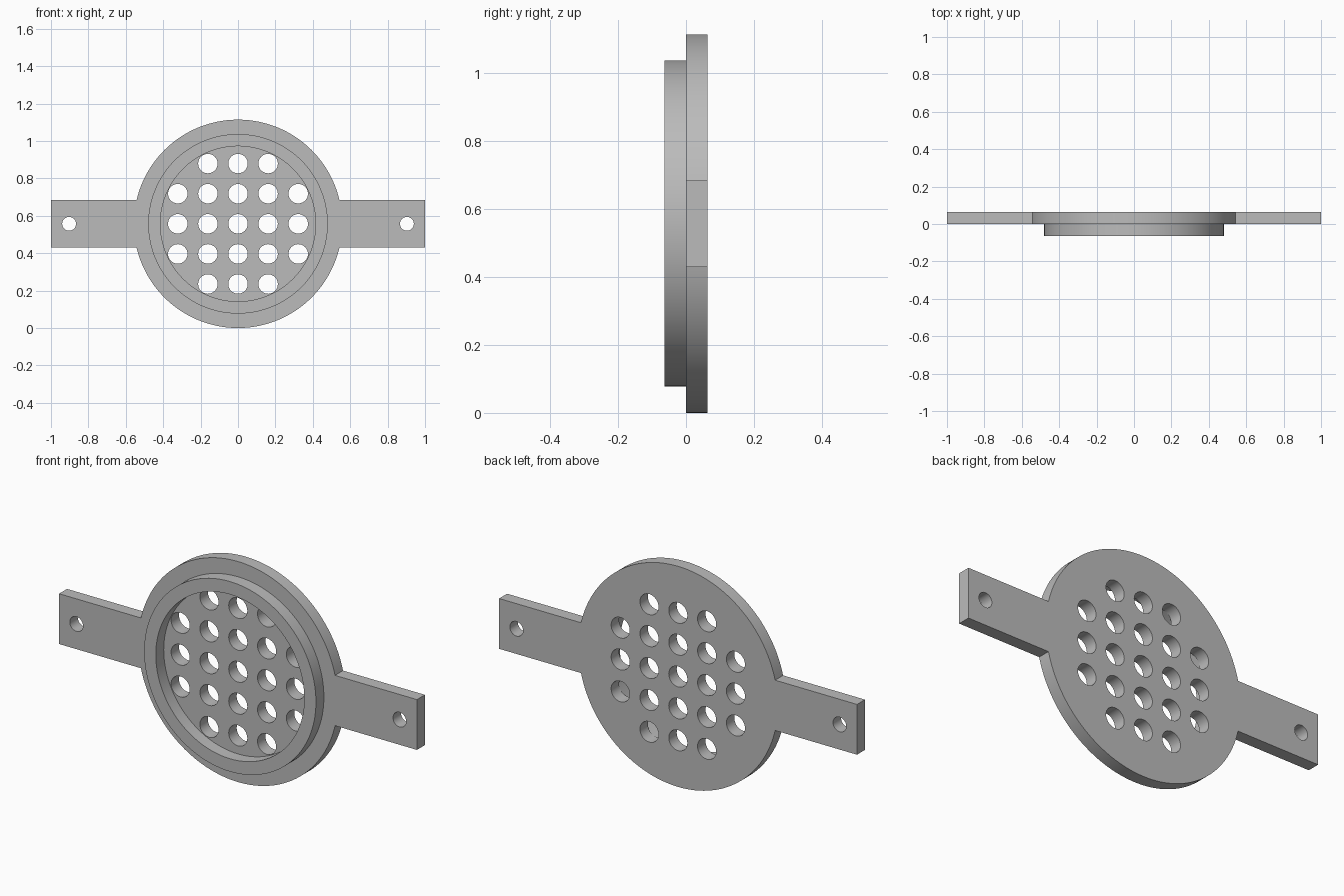
import bpy, bmesh
from math import sin, cos, pi, asin

cube = bpy.data.objects.get("Cube")
if cube:
    bpy.data.objects.remove(cube, do_unlink=True)

DISC_R, RING_OUT, RING_IN = 0.557, 0.48, 0.415
THICK = 0.0635
TAB_HALF = 0.127
PITCH, HOLE_R, SCREW_R = 0.161, 0.052, 0.037

grey = bpy.data.materials.new("grey plastic")
grey.use_nodes = True
colour = (0.5, 0.5, 0.5, 1)
grey.diffuse_color = colour
grey.node_tree.nodes["Principled BSDF"].inputs["Base Color"].default_value = colour


def arc(radius, start, end, n, cx=0, cy=0):
    return [(cx + radius * cos(start + (end - start) * i / n),
             cy + radius * sin(start + (end - start) * i / n)) for i in range(n + 1)]


def circle(radius, n, cx=0, cy=0):
    return arc(radius, 0, 2 * pi, n, cx, cy)[:-1]


def plate(name, outlines, y_centre):
    """Extrude nested 2D outlines (inner ones become holes) into an upright plate."""
    curve = bpy.data.curves.new(name, 'CURVE')
    curve.dimensions = '2D'
    curve.fill_mode = 'BOTH'
    curve.extrude = THICK / 2
    for points in outlines:
        spline = curve.splines.new('POLY')
        spline.points.add(len(points) - 1)
        for p, (x, y) in zip(spline.points, points):
            p.co = (x, y, 0, 1)
        spline.use_cyclic_u = True
    obj = bpy.data.objects.new(name, curve)
    bpy.context.collection.objects.link(obj)
    obj.rotation_euler.x = pi / 2
    obj.location = (0, y_centre, DISC_R)
    bpy.ops.object.select_all(action='DESELECT')
    obj.select_set(True)
    bpy.context.view_layer.objects.active = obj
    bpy.ops.object.convert(target='MESH')
    obj = bpy.context.object
    # Weld caps to walls so the plate is a closed solid
    bm = bmesh.new()
    bm.from_mesh(obj.data)
    bmesh.ops.remove_doubles(bm, verts=bm.verts, dist=1e-5)
    bmesh.ops.recalc_face_normals(bm, faces=bm.faces)
    bm.to_mesh(obj.data)
    bm.free()
    obj.data.materials.clear()
    obj.data.materials.append(grey)
    bpy.ops.object.shade_smooth_by_angle(angle=pi / 6)
    return obj


# Disc outline with a mounting tab on each side
a = asin(TAB_HALF / DISC_R)
outline = (arc(DISC_R, a, pi - a, 72) + [(-1, TAB_HALF), (-1, -TAB_HALF)]
           + arc(DISC_R, pi + a, 2 * pi - a, 72) + [(1, -TAB_HALF), (1, TAB_HALF)])

# Drain holes on a square grid without its corners, plus a screw hole per tab
holes = [circle(HOLE_R, 32, i * PITCH, j * PITCH)
         for i in range(-2, 3) for j in range(-2, 3) if abs(i * j) < 4]
holes += [circle(SCREW_R, 32, side * 0.903) for side in (-1, 1)]

plate("perforated_disc_with_tabs", [outline] + holes, THICK / 2)

# Raised collar on the front face
plate("front_collar", [circle(RING_OUT, 128), circle(RING_IN, 128)], -THICK / 2)
